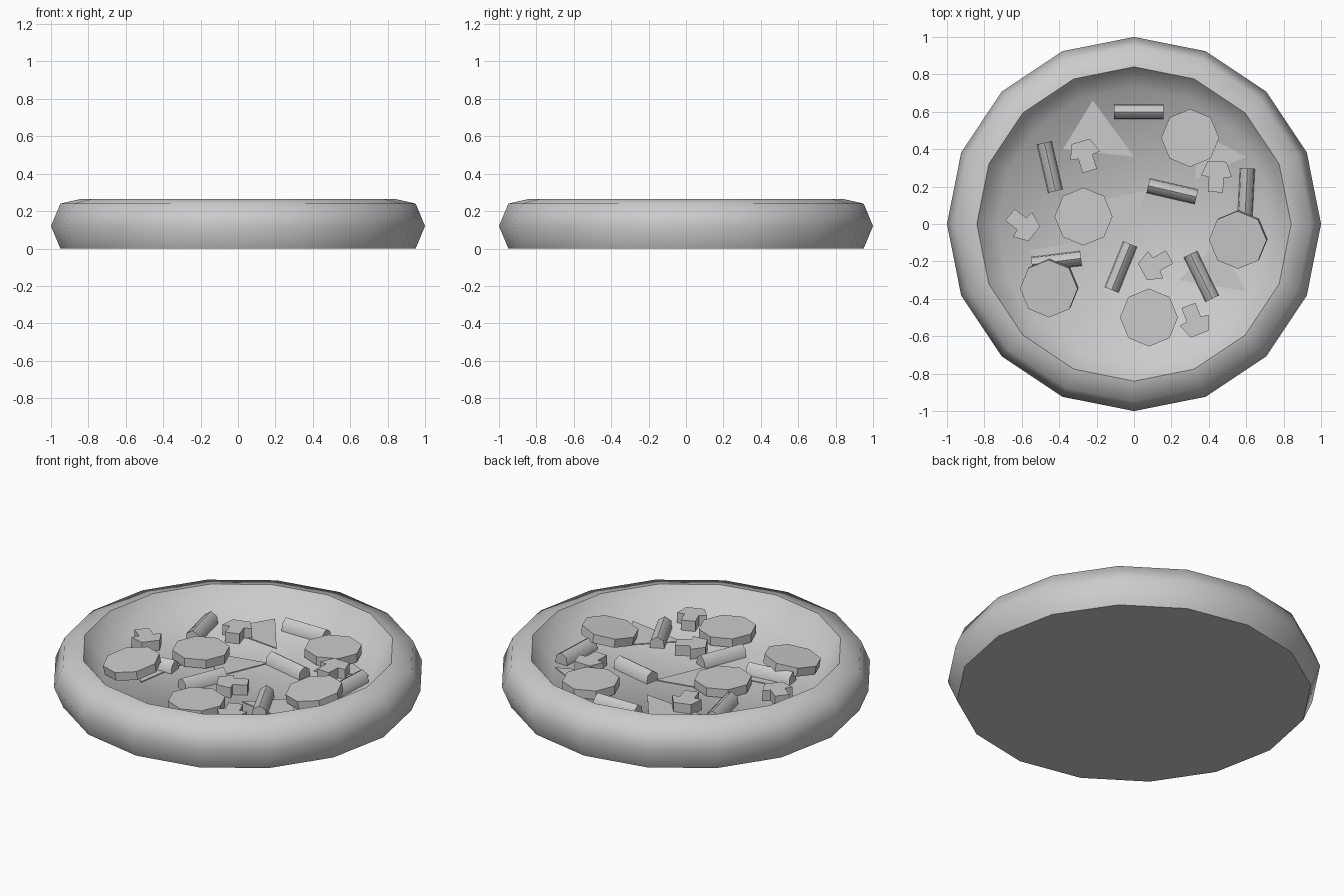
import bpy, bmesh, math
from mathutils import Matrix

if "Cube" in bpy.data.objects:
    bpy.data.objects.remove(bpy.data.objects["Cube"])

FLOOR = 0.13


def finish(name, bm, smooth=None):
    bmesh.ops.recalc_face_normals(bm, faces=bm.faces[:])
    me = bpy.data.meshes.new(name)
    bm.to_mesh(me)
    bm.free()
    ob = bpy.data.objects.new(name, me)
    bpy.context.collection.objects.link(ob)
    if smooth:
        bpy.ops.object.select_all(action='DESELECT')
        ob.select_set(True)
        bpy.context.view_layer.objects.active = ob
        bpy.ops.object.shade_smooth_by_angle(angle=math.radians(smooth))
    return ob


def prism(name, outline, height, smooth=None):
    """Extrude a 2D outline along +z."""
    bm = bmesh.new()
    base = bm.faces.new([bm.verts.new((x, y, 0)) for x, y in outline])
    ext = bmesh.ops.extrude_face_region(bm, geom=[base])
    top = [v for v in ext['geom'] if isinstance(v, bmesh.types.BMVert)]
    bmesh.ops.translate(bm, verts=top, vec=(0, 0, height))
    return finish(name, bm, smooth)


def place(ob, x, y, z, angle=0):
    ob.matrix_world = Matrix.Translation((x, y, z)) @ Matrix.Rotation(math.radians(angle), 4, 'Z')


# Crust with raised rim and sunken floor: 16-sided lathe
profile = [(0.95, 0), (1.0, 0.12), (0.95, 0.24), (0.84, 0.265), (0.73, FLOOR)]
SIDES = 16
bm = bmesh.new()
rings = [[bm.verts.new((r * math.cos(i * math.tau / SIDES), r * math.sin(i * math.tau / SIDES), z))
          for i in range(SIDES)] for r, z in profile]
for lo, hi in zip(rings, rings[1:]):
    for i in range(SIDES):
        j = (i + 1) % SIDES
        bm.faces.new((lo[i], lo[j], hi[j], hi[i]))
bm.faces.new(rings[0])
bm.faces.new(rings[-1])
finish("crust", bm, 60)

# Flat triangular cheese patches on the floor
cheese = [
    ((-0.22, 0.66), (-0.38, 0.40), (0.0, 0.36)),
    ((0.32, 0.50), (0.33, 0.24), (0.60, 0.36)),
    ((-0.56, -0.14), (-0.35, -0.41), (-0.30, -0.10)),
    ((0.07, 0.18), (-0.30, 0.10), (-0.05, -0.10)),
    ((0.60, -0.36), (0.45, -0.10), (0.24, -0.30)),
]
for tri in cheese:
    place(prism("cheese_patch", tri, 0.006), 0, 0, FLOOR - 0.001)

# Octagonal sausage slices; the last two lean on pepper strips
slices = [(0.30, 0.46, 0), (-0.27, 0.04, 0), (0.08, -0.50, 0), (0.56, -0.08, 9), (-0.45, -0.34, 9)]
octagon = [(0.155 * math.cos(i * math.tau / 8), 0.155 * math.sin(i * math.tau / 8)) for i in range(8)]
for x, y, tilt in slices:
    ob = prism("sausage_slice", octagon, 0.05)
    lift = 0.035 if tilt else 0.005
    ob.matrix_world = (Matrix.Translation((x, y, FLOOR + lift))
                       @ Matrix.Rotation(math.radians(-tilt), 4, (-1, 1, 0)))

# Arched pepper strips
strips = [(0.025, 0.60, 0), (-0.45, 0.305, -77), (0.205, 0.175, -13), (0.60, 0.165, 87),
          (-0.415, -0.20, 7), (-0.07, -0.23, 68), (0.36, -0.28, -64)]
arch = [(-0.04, 0), (0.04, 0), (0.035, 0.045), (0.0, 0.068), (-0.035, 0.045)]
for x, y, a in strips:
    ob = prism("pepper_strip", arch, 0.265, 65)
    ob.data.transform(Matrix(((0, 0, 1, -0.1325), (1, 0, 0, 0), (0, 1, 0, 0), (0, 0, 0, 1))))
    place(ob, x, y, FLOOR - 0.002, a)

# Mushroom slices: cap plus stem silhouette
mushroom = [(-0.05, 0.085), (-0.083, 0.005), (-0.04, 0), (-0.04, -0.08),
            (0.04, -0.08), (0.04, 0), (0.083, 0.005), (0.05, 0.085)]
for x, y, a in [(-0.26, 0.36, 17), (0.44, 0.25, -3), (-0.60, 0.0, -128),
                (0.12, -0.215, 119), (0.32, -0.51, -159)]:
    place(prism("mushroom_slice", mushroom, 0.06), x, y, FLOOR, a)
